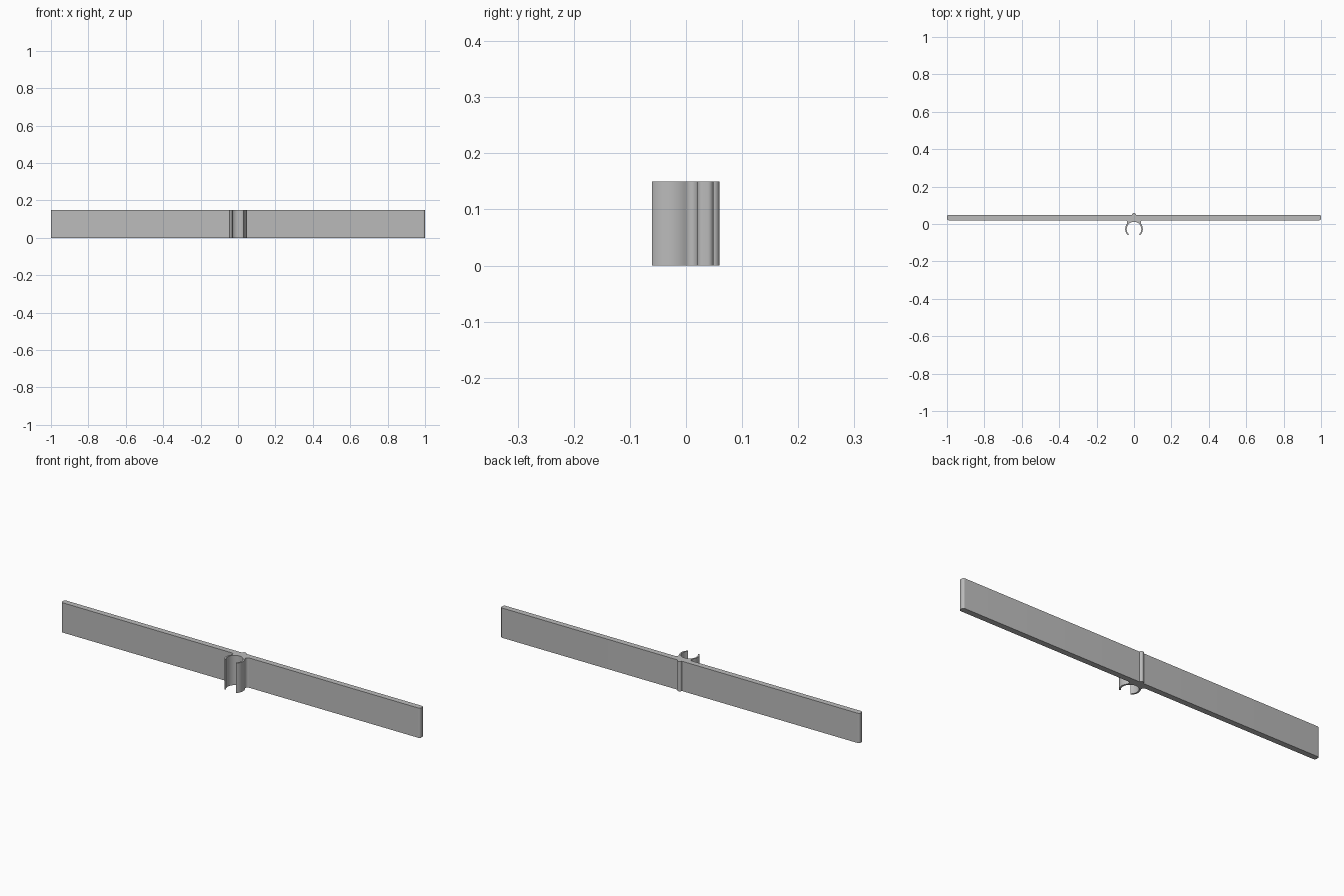
import bpy
import bmesh
from math import sin, cos, asin, atan2, radians, degrees, sqrt

cube = bpy.data.objects.get("Cube")
if cube:
    bpy.data.objects.remove(cube, do_unlink=True)

# Dimensions
HEIGHT = 0.15
FRONT, BACK = 0.02, 0.0487       # bar faces
CORNER = 0.01                    # rounding at the bar ends
RING_Y, OUTER, INNER = -0.027, 0.047, 0.039
TIP = -46                        # angle of the clip opening
FILLET = 0.0127                  # blend between clip and bar
RIDGE = 0.0108


def arc(cx, cy, r, start, end, steps):
    """Points along a circular arc, angles in degrees."""
    angles = [radians(start + (end - start) * i / steps) for i in range(steps + 1)]
    return [(cx + r * cos(a), cy + r * sin(a)) for a in angles]


# Fillet circle touches both the clip and the front face of the bar
fy = FRONT - FILLET
fx = sqrt((OUTER + FILLET) ** 2 - (fy - RING_Y) ** 2)
touch = degrees(atan2(fy - RING_Y, fx))

# Half outline, from the inside of the clip round to the back ridge
half = arc(0, RING_Y, INNER, 90, TIP, 28)
half += arc(0, RING_Y, OUTER, TIP, touch, 18)
half += arc(fx, fy, FILLET, 180 + touch, 90, 10)[1:]
half += arc(1 - CORNER, FRONT + CORNER, CORNER, -90, 0, 8)
half += arc(1 - CORNER, BACK - CORNER, CORNER, 0, 90, 8)
half += arc(0, BACK, RIDGE, 0, 90, 10)

# Mirror the half, sharing the points on the centre line
outline = half + [(-x, y) for x, y in reversed(half[1:-1])]

# Extrude the outline upward
bm = bmesh.new()
base = bm.faces.new([bm.verts.new((x, y, 0)) for x, y in outline])
top = bmesh.ops.extrude_face_region(bm, geom=[base], use_keep_orig=True)["geom"]
bmesh.ops.translate(bm, vec=(0, 0, HEIGHT),
                    verts=[g for g in top if isinstance(g, bmesh.types.BMVert)])
bmesh.ops.recalc_face_normals(bm, faces=bm.faces)
mesh = bpy.data.meshes.new("bar_with_clip")
bm.to_mesh(mesh)
bm.free()

# Plain grey material
grey = bpy.data.materials.new("plain_grey")
grey.use_nodes = True
colour = (0.5, 0.5, 0.5, 1)
grey.diffuse_color = colour
for node in grey.node_tree.nodes:
    if node.type == 'BSDF_PRINCIPLED':
        node.inputs["Base Color"].default_value = colour
mesh.materials.append(grey)

bar = bpy.data.objects.new("bar_with_clip", mesh)
bpy.context.collection.objects.link(bar)
bpy.ops.object.select_all(action='DESELECT')
bar.select_set(True)
bpy.context.view_layer.objects.active = bar
bpy.ops.object.shade_smooth_by_angle(angle=radians(30))
